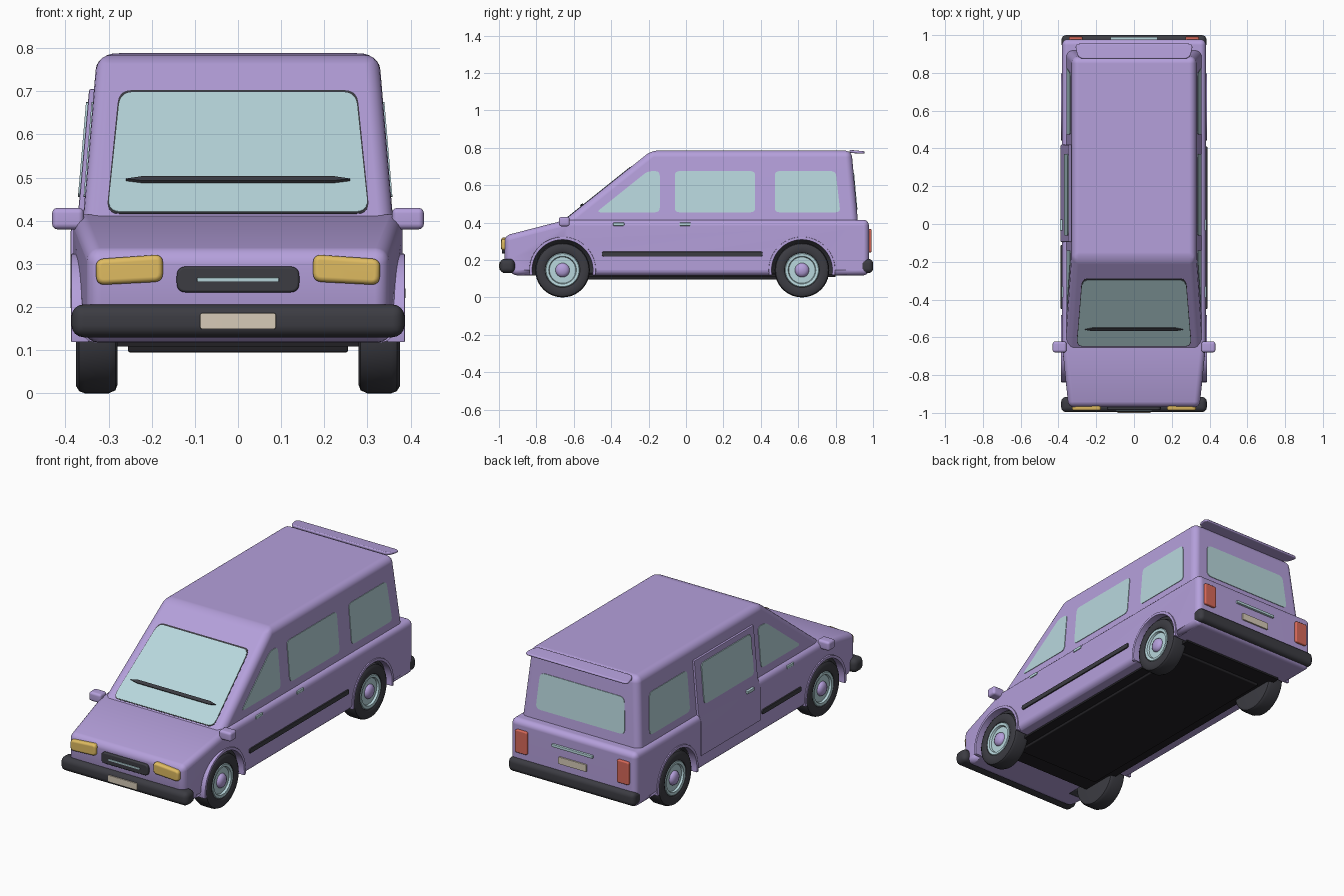
import bpy, bmesh, math
from mathutils import Vector

if "Cube" in bpy.data.objects:
    bpy.data.objects.remove(bpy.data.objects["Cube"])


def material(name, *rgb):
    m = bpy.data.materials.new(name)
    m.diffuse_color = (*rgb, 1)
    m.use_nodes = True
    m.node_tree.nodes["Principled BSDF"].inputs["Base Color"].default_value = m.diffuse_color
    return m


PURPLE = material("purple_paint", 0.46, 0.35, 0.71)
GLASS = material("pale_glass", 0.48, 0.68, 0.72)
DARK = material("dark_rubber", 0.045, 0.045, 0.055)
BLACK = material("black_underside", 0.016, 0.015, 0.018)
YELLOW = material("headlight_yellow", 0.74, 0.50, 0.12)
RED = material("tail_light_red", 0.68, 0.14, 0.10)
BEIGE = material("plate_beige", 0.68, 0.60, 0.48)

WHEEL_Y, WHEEL_Z = (-0.66, 0.62), 0.146


def finish(bm, name, mat, bevel=0.0, seg=3):
    bmesh.ops.recalc_face_normals(bm, faces=bm.faces)
    if bevel:
        edges = [e for e in bm.edges if e.is_manifold
                 and e.calc_face_angle(0) > math.radians(30)]
        bmesh.ops.bevel(bm, geom=edges, offset=bevel, segments=seg,
                        profile=0.5, affect='EDGES', clamp_overlap=True)
    me = bpy.data.meshes.new(name)
    bm.to_mesh(me)
    bm.free()
    ob = bpy.data.objects.new(name, me)
    bpy.context.collection.objects.link(ob)
    me.materials.append(mat)
    smooth(ob)
    return ob


def smooth(ob):
    for p in ob.data.polygons:
        p.use_smooth = True
    ob.data.set_sharp_from_angle(angle=math.radians(35))
    if not ob.modifiers:
        ob.modifiers.new("weighted", 'WEIGHTED_NORMAL').keep_sharp = True


def prism(name, pts, f0, f1, mat, bevel=0.0, seg=3, split_y=None):
    """Outline placed by two mappings and joined with side walls."""
    bm = bmesh.new()
    a = [bm.verts.new(f0(*p)) for p in pts]
    b = [bm.verts.new(f1(*p)) for p in pts]
    bm.faces.new(a)
    bm.faces.new(b[::-1])
    for i in range(len(pts)):
        j = (i + 1) % len(pts)
        bm.faces.new((a[i], b[i], b[j], a[j]))
    if split_y is not None:
        bmesh.ops.bisect_plane(bm, geom=bm.verts[:] + bm.edges[:] + bm.faces[:], dist=1e-5,
                               plane_co=(0, split_y, 0), plane_no=(0, 1, 0))
        for v in bm.verts:      # taper the nose in plan
            if v.co.y < split_y:
                v.co.x *= 1 - 0.27 * (split_y - v.co.y)
    return finish(bm, name, mat, bevel, seg)


def box(name, x, y, z, mat, bevel=0.0, seg=3):
    return prism(name, [(x[0], y[0]), (x[1], y[0]), (x[1], y[1]), (x[0], y[1])],
                 lambda u, v: (u, v, z[0]), lambda u, v: (u, v, z[1]), mat, bevel, seg)


def rounded(pts, r, n=5):
    out = []
    for i, p in enumerate(pts):
        p, q, s = Vector(p), Vector(pts[i - 1]), Vector(pts[(i + 1) % len(pts)])
        a, b = p + (q - p).normalized() * r, p + (s - p).normalized() * r
        for k in range(n + 1):
            t = k / n
            out.append(tuple(a * (1 - t) ** 2 + p * 2 * t * (1 - t) + b * t * t))
    return out


def rect(u0, u1, v0, v1):
    return [(u0, v0), (u1, v0), (u1, v1), (u0, v1)]


def lathe(name, prof, s, y, mat, n=40):
    """Spin (radius, x) points about a wheel axle."""
    bm = bmesh.new()
    rings = [[bm.verts.new((s * x, y + r * math.cos(k * math.tau / n),
                            WHEEL_Z + r * math.sin(k * math.tau / n))) for k in range(n)]
             for r, x in prof]
    for a, b in zip(rings, rings[1:]):
        for k in range(n):
            bm.faces.new((a[k], a[k - 1], b[k - 1], b[k]))
    bmesh.ops.remove_doubles(bm, verts=bm.verts, dist=1e-5)
    return finish(bm, name, mat)


# Surface mappings: cabin side, windscreen, tailgate, plain front/back
def cabin_x(z):
    return 0.358 - (z - 0.42) * 0.085


def on_side(s, d):
    return lambda y, z: (s * (cabin_x(z) + d), y, z)


def at_x(x):
    return lambda y, z: (x, y, z)


def at_y(y):
    return lambda x, z: (x, y, z)


def on_screen(d):
    return lambda x, z: (x, -0.68 + (z - 0.39) / 0.798 - 0.624 * d, z + 0.782 * d)


def on_tail(d):
    return lambda x, z: (x, 0.92 - (z - 0.40) * 0.091 + d, z)


# Lower body with wheel arches cut out
body = prism("lower_body", [(-0.93, 0.118), (-0.97, 0.2), (-0.97, 0.33), (-0.64, 0.415),
                            (0.978, 0.415), (0.978, 0.118)],
             at_x(-0.381), at_x(0.381), PURPLE, 0.03, 5, split_y=-0.64)
body.modifiers.clear()
cutters = [lathe("arch_cutter", [(0, 0.25), (0.166, 0.25), (0.166, 0.5), (0, 0.5)], s, y, DARK)
           for s in (-1, 1) for y in WHEEL_Y]
bpy.context.view_layer.objects.active = body
for c in cutters:
    c.hide_render = True
    m = body.modifiers.new("arch", 'BOOLEAN')
    m.operation, m.solver, m.object = 'DIFFERENCE', 'EXACT', c
    bpy.ops.object.modifier_apply(modifier=m.name)
for c in cutters:
    bpy.data.objects.remove(c)
body.data.materials.clear()
body.data.materials.append(PURPLE)
body.data.materials.append(DARK)
for p in body.data.polygons:    # dark arch liners
    co = [body.data.vertices[i].co for i in p.vertices]
    p.material_index = int(any(all(math.hypot(c.y - y, c.z - WHEEL_Z) < 0.167 for c in co)
                               for y in WHEEL_Y))
smooth(body)

# Cabin
prism("cabin", [(-0.743, 0.34), (-0.185, 0.785), (0.885, 0.785), (0.925, 0.34)],
      on_side(-1, 0), on_side(1, 0), PURPLE, 0.035, 5)

# Underside
box("floor", (-0.31, 0.31), (-0.72, 0.80), (0.108, 0.125), BLACK)
box("chassis", (-0.255, 0.255), (-0.62, 0.70), (0.095, 0.13), BLACK, 0.005)

# Windscreen, wiper and rear window
prism("windscreen_seal", rounded([(-0.305, 0.416), (0.305, 0.416), (0.276, 0.702), (-0.276, 0.702)], 0.03),
      on_screen(-0.005), on_screen(0.001), DARK)
prism("windscreen", rounded([(-0.302, 0.419), (0.302, 0.419), (0.273, 0.696), (-0.273, 0.696)], 0.03),
      on_screen(-0.005), on_screen(0.003), GLASS)
prism("wiper", [(-0.26, 0.490), (-0.22, 0.485), (0.22, 0.485), (0.26, 0.490), (0.22, 0.496), (-0.22, 0.496)],
      on_screen(0), on_screen(0.010), DARK)
prism("rear_window", rounded([(-0.27, 0.47), (0.27, 0.47), (0.255, 0.665), (-0.255, 0.665)], 0.03),
      on_tail(-0.005), on_tail(0.003), GLASS)

# Sliding door on the left side
prism("sliding_door", [(-0.388, 0.195), (-0.388, 0.375), (-0.370, 0.425), (-0.345, 0.705),
                       (-0.325, 0.705), (-0.345, 0.42), (-0.36, 0.38), (-0.36, 0.195)],
      at_y(-0.095), at_y(0.42), PURPLE, 0.004, 2)

for s, side in ((-1, "left"), (1, "right")):
    # Side windows
    for name, pts, d in (
            ("front", [(-0.48, 0.455), (-0.14, 0.455), (-0.14, 0.675), (-0.205, 0.675)], 0.003),
            ("middle", rect(-0.06, 0.37, 0.455, 0.675), 0.016 if s < 0 else 0.003),
            ("rear", [(0.475, 0.455), (0.825, 0.455), (0.80, 0.675), (0.475, 0.675)], 0.003)):
        prism(f"{side}_{name}_window", rounded(pts, 0.025),
              on_side(s, d - 0.008), on_side(s, d), GLASS)
    # Trim strip, handles, mirror
    prism(f"{side}_trim_strip", rounded(rect(-0.45, 0.41 if s > 0 else -0.11, 0.219, 0.245), 0.011),
          at_x(s * 0.37), at_x(s * 0.388), DARK, 0.003, 2)
    for y in (-0.39, -0.035):
        x = sorted((s * 0.36, s * (0.393 if s < 0 and y > -0.1 else 0.385)))
        box(f"{side}_door_handle", x, (y, y + 0.06), (0.383, 0.400), GLASS, 0.004, 2)
    box(f"{side}_mirror", sorted((s * 0.357, s * 0.431)), (-0.68, -0.622), (0.38, 0.43), PURPLE, 0.013)
    box(f"{side}_mirror_stalk", sorted((s * 0.33, s * 0.375)), (-0.66, -0.635), (0.372, 0.395), DARK, 0.004)
    # Lights
    prism(f"{side}_headlight", rounded([(s * u, v) for u, v in
          ((0.174, 0.259), (0.328, 0.251), (0.330, 0.311), (0.174, 0.322))], 0.02),
          at_y(-0.93), at_y(-0.988), YELLOW, 0.012)
    prism(f"{side}_tail_light", rounded([(s * u, v) for u, v in rect(0.272, 0.345, 0.24, 0.365)], 0.012),
          at_y(0.95), at_y(0.992), RED, 0.006)
    # Wheels and arch lips
    for y in WHEEL_Y:
        lathe(f"{side}_tyre", [(0.085, 0.352), (0.093, 0.370), (0.105, 0.376), (0.128, 0.376), (0.141, 0.368),
                               (0.146, 0.355), (0.146, 0.300), (0.139, 0.284), (0.125, 0.279), (0, 0.279)],
              s, y, DARK)
        lathe(f"{side}_rim", [(0, 0.360), (0.06, 0.358), (0.070, 0.358), (0.074, 0.369),
                              (0.088, 0.371), (0.092, 0.366), (0.092, 0.340)], s, y, GLASS)
        lathe(f"{side}_hub", [(0, 0.380), (0.02, 0.378), (0.032, 0.372), (0.038, 0.362), (0.038, 0.350)],
              s, y, PURPLE)
        arc = [math.radians(-9 + 198 * k / 28) for k in range(29)]
        ring = [(y + r * math.cos(a), WHEEL_Z + r * math.sin(a))
                for r, seq in ((0.178, arc), (0.162, arc[::-1])) for a in seq]
        prism(f"{side}_arch_lip", ring, at_x(s * 0.345), at_x(s * 0.387), PURPLE, 0.003, 2)

# Bumpers, grille, plates, tailgate handle, roof spoiler
box("front_bumper", (-0.386, 0.386), (-0.996, -0.915), (0.13, 0.206), DARK, 0.028, 4)
box("rear_bumper", (-0.384, 0.384), (0.93, 1.0), (0.13, 0.206), DARK, 0.025, 4)
prism("grille", rounded(rect(-0.142, 0.142, 0.234, 0.294), 0.022), at_y(-0.95), at_y(-0.985), DARK, 0.006)
box("grille_bar", (-0.095, 0.095), (-0.98, -0.989), (0.259, 0.268), GLASS, 0.002, 2)
prism("front_plate", rounded(rect(-0.088, 0.088, 0.149, 0.186), 0.006), at_y(-0.98), at_y(-1.0), BEIGE, 0.002, 2)
prism("rear_plate", rounded(rect(-0.085, 0.085, 0.243, 0.282), 0.006), at_y(0.97), at_y(0.986), BEIGE, 0.002, 2)
box("tailgate_handle", (-0.125, 0.125), (0.97, 0.99), (0.327, 0.343), GLASS, 0.004, 2)
prism("roof_spoiler", rounded([(-0.315, 0.955), (0.315, 0.955), (0.295, 0.875), (-0.295, 0.875)], 0.03),
      lambda x, y: (x, y, 0.789 - (y - 0.875) * 0.1), lambda x, y: (x, y, 0.772 - (y - 0.875) * 0.05),
      PURPLE, 0.006)
